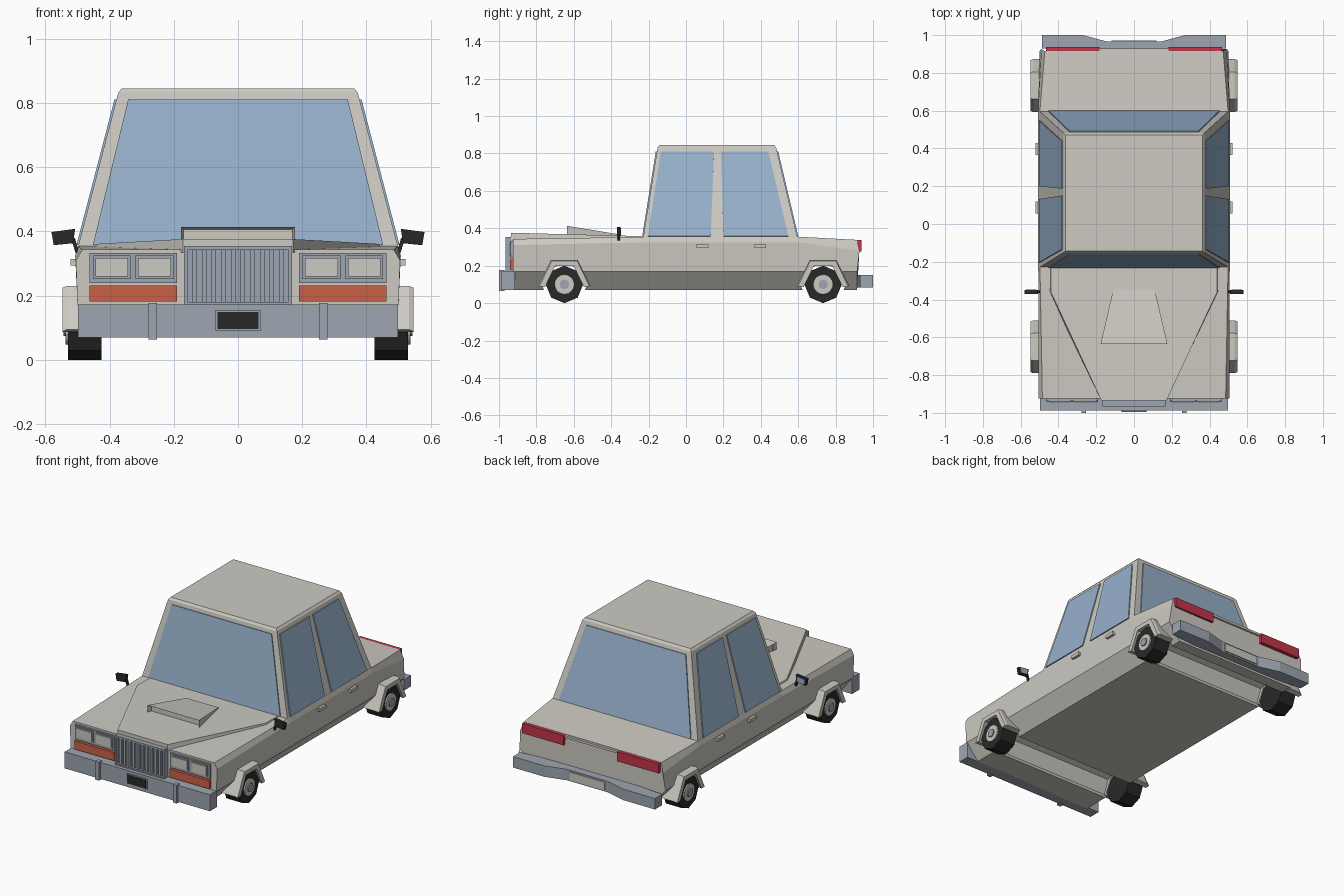
import bpy, bmesh, math
from mathutils import Vector

if "Cube" in bpy.data.objects:
    bpy.data.objects.remove(bpy.data.objects["Cube"])


def mat(name, r, g, b):
    m = bpy.data.materials.new(name)
    m.diffuse_color = (r, g, b, 1)
    m.use_nodes = True
    m.node_tree.nodes["Principled BSDF"].inputs["Base Color"].default_value = m.diffuse_color
    return m


BODY = mat("warm_grey_paint", .61, .59, .54)
GLASS = mat("blue_glass", .31, .44, .60)
CHROME = mat("blue_grey_metal", .34, .38, .44)
BLACK = mat("black_rubber", .022, .022, .022)
ORANGE = mat("orange_lens", .60, .12, .065)
RED = mat("red_lens", .55, .035, .065)
LENS = mat("pale_lens", .60, .59, .54)


def mesh_obj(name, bm, m):
    bmesh.ops.recalc_face_normals(bm, faces=bm.faces[:])
    me = bpy.data.meshes.new(name)
    bm.to_mesh(me)
    bm.free()
    me.materials.append(m)
    ob = bpy.data.objects.new(name, me)
    bpy.context.collection.objects.link(ob)
    return ob


def loft(name, rings, m):
    """Closed solid through rings with equal point counts."""
    bm = bmesh.new()
    vs = [[bm.verts.new(p) for p in r] for r in rings]
    n = len(vs[0])
    for a, b in zip(vs, vs[1:]):
        for i in range(n):
            j = (i + 1) % n
            bm.faces.new((a[i], a[j], b[j], b[i]))
    bm.faces.new(vs[0])
    bm.faces.new(vs[-1][::-1])
    return mesh_obj(name, bm, m)


def prism(name, pts, vec, m):
    v = Vector(vec)
    return loft(name, [pts, [Vector(p) + v for p in pts]], m)


def box(name, x0, x1, y0, y1, z0, z1, m):
    return prism(name, [(x0, y0, z0), (x1, y0, z0), (x1, y1, z0), (x0, y1, z0)], (0, 0, z1 - z0), m)


def disc(name, x0, x1, y, z, r, n, m, r2=None):
    def ring(x, q):
        return [(x, y + q * math.sin(2 * math.pi * i / n), z - q * math.cos(2 * math.pi * i / n)) for i in range(n)]
    return loft(name, [ring(x0, r), ring(x1, r2 or r)], m)


AXLES = (-.65, .733)

# lower body: cross-sections from nose to tail
def section(y, xs, zs, xt, zt, dy=0):
    half = [(.42, y, .07), (.5, y, .17), (xs, y + dy, zs), (xt, y, zt)]
    return half + [(-p[0], p[1], p[2]) for p in reversed(half)]

body = loft("lower_body", [
    section(-.925, .505, .31, .485, .343),
    section(-.22, .507, .325, .498, .354),
    section(.6, .507, .325, .498, .355),
    section(.915, .49, .28, .472, .338, .012)], BODY)

# wheel wells cut across the underside
cutters = []
for y in AXLES:
    c = disc("well_cutter", -.7, .7, y, .095, .12, 8, BODY)
    c.hide_render = True
    b = body.modifiers.new("well", 'BOOLEAN')
    b.operation, b.solver, b.object = 'DIFFERENCE', 'EXACT', c
    cutters.append(c)
dg = bpy.context.evaluated_depsgraph_get()
cut_mesh = bpy.data.meshes.new_from_object(body.evaluated_get(dg))
body.modifiers.clear()
body.data = cut_mesh
for c in cutters:
    bpy.data.objects.remove(c)

# cabin
Z0, Z1 = .345, .845
loft("cabin", [
    [(-.5, -.23, Z0), (.5, -.23, Z0), (.5, .597, Z0), (-.5, .597, Z0)],
    [(-.373, -.152, .832), (.373, -.152, .832), (.373, .482, .832), (-.373, .482, .832)],
    [(-.362, -.142, Z1), (.362, -.142, Z1), (.362, .472, Z1), (-.362, .472, Z1)]], BODY)


def on_wall(a, b, z):
    return a + (b - a) * (z - Z0) / (.832 - Z0)

# windows lie on the sloping cabin walls
ZB, ZT = .357, .81
for name, a, b, d in (("windshield", -.23, -.152, -1), ("rear_window", .597, .482, 1)):
    yb, yt = on_wall(a, b, ZB), on_wall(a, b, ZT)
    prism(name, [(-.452, yb, ZB), (.452, yb, ZB), (.342, yt, ZT), (-.342, yt, ZT)], (0, d * .006, .001), GLASS)
for s in (-1, 1):
    xb, xt = s * on_wall(.5, .373, ZB), s * on_wall(.5, .373, ZT)
    for name, y0, y1, y2, y3 in (("front_side_window", -.203, .132, .15, -.135),
                                 ("rear_side_window", .2, .547, .44, .187)):
        prism(name, [(xb, y0, ZB), (xb, y1, ZB), (xt, y2, ZT), (xt, y3, ZT)], (s * .006, 0, .001), GLASS)

# raised bonnet panel
loft("bonnet", [
    [(-.172, -.935, .335), (.172, -.935, .335), (.45, -.36, .335), (.45, -.2, .335), (-.45, -.2, .335), (-.45, -.36, .335)],
    [(-.172, -.935, .376), (.172, -.935, .376), (.44, -.36, .361), (.44, -.2, .357), (-.44, -.2, .357), (-.44, -.36, .361)]], BODY)

# bonnet scoop with a recessed mouth
scoop = loft("bonnet_scoop", [
    [(-.177, -.636, .355), (.177, -.636, .355), (.177, -.636, .413), (-.177, -.636, .413)],
    [(-.11, -.348, .35), (.11, -.348, .35), (.11, -.348, .366), (-.11, -.348, .366)]], BODY)
bm = bmesh.new()
bm.from_mesh(scoop.data)
bm.faces.ensure_lookup_table()
mouth = min(bm.faces, key=lambda f: f.calc_center_median().y)
bmesh.ops.inset_region(bm, faces=[mouth], thickness=.009)
bmesh.ops.translate(bm, verts=mouth.verts[:], vec=(0, .03, 0))
bm.to_mesh(scoop.data)
bm.free()

# grille: back plate, frame and ribs
box("grille_back", -.165, .165, -.945, -.9, .17, .352, CHROME)
box("grille_top", -.168, .168, -.965, -.92, .342, .354, CHROME)
box("grille_bottom", -.168, .168, -.965, -.92, .17, .18, CHROME)
for s in (-1, 1):
    box("grille_side", s * .158, s * .168, -.965, -.92, .17, .354, CHROME)
for i in range(10):
    x = -.135 + .03 * i
    box("grille_rib", x - .007, x + .007, -.96, -.94, .178, .345, CHROME)

# headlights, indicators, bumper posts
for s in (-1, 1):
    box("headlight_panel", s * .19, s * .463, -.937, -.915, .24, .332, CHROME)
    for x0, x1 in ((.2, .32), (.335, .452)):
        box("headlight_rim", s * x0, s * x1, -.942, -.93, .252, .325, CHROME)
        box("headlight_lens", s * (x0 + .008), s * (x1 - .008), -.947, -.935, .26, .317, LENS)
    box("indicator", s * .19, s * .463, -.942, -.915, .181, .232, ORANGE)
    box("bumper_post", s * .253, s * .279, -1, -.97, .064, .177, CHROME)
    box("tail_light", s * .183, s * .467, .9, .937, .277, .337, RED)
box("boot_lip", -.183, .183, .9, .93, .322, .336, BODY)

# bumpers and number plates
box("front_bumper", -.498, .498, -.987, -.915, .07, .172, CHROME)
box("front_plate_frame", -.07, .07, -.992, -.98, .09, .155, CHROME)
box("front_plate", -.064, .064, -.995, -.985, .096, .149, BLACK)
right = [(.14, .965), (.27, 1), (.487, 1), (.487, .93), (.14, .9)]
outline = right + [(-x, y) for x, y in reversed(right)]
prism("rear_bumper", [(x, y, .083) for x, y in outline], (0, 0, .068), CHROME)
box("rear_plate", -.12, .12, .95, .971, .092, .142, LENS)

# wheels, arches, handles and mirrors on both sides
for s in (-1, 1):
    for yc in AXLES:
        disc("tyre", s * .425, s * .53, yc, .1, .1, 8, BLACK)
        disc("hubcap", s * .5, s * .537, yc, .1, .058, 16, LENS, .052)
        disc("hub_centre", s * .5, s * .544, yc, .1, .026, 8, CHROME)
        outer = [(-.14, .094), (-.072, .23), (.072, .23), (.14, .094)]
        inner = [(.108, .087), (.052, .198), (-.052, .198), (-.108, .087)]
        arch = outer + inner
        mid = Vector((0, .1))
        bev = [(y * .96, z - (.006 if i < 4 else 0)) for i, (y, z) in enumerate(arch)]
        rings = [[(s * .42, yc + y, z) for y, z in arch],
                 [(s * .533, yc + y, z) for y, z in arch],
                 [(s * .547, yc + y, z) for y, z in bev]]
        loft("wheel_arch", rings, BODY)
    for y in (.055, .365):
        box("door_handle", s * .5, s * .522, y, y + .064, .294, .314, BODY)
    prism("mirror_arm", [(s * .495, -.365, .335), (s * .507, -.365, .335), (s * .52, -.365, .38), (s * .508, -.365, .38)], (0, .012, 0), BLACK)
    face = [(s * .514, .363), (s * .574, .357), (s * .581, .398), (s * .507, .408)]
    prism("mirror_shell", [(x, -.37, z) for x, z in face], (0, .02, 0), BLACK)
    cx, cz = s * .544, .382
    prism("mirror_glass", [(cx + (x - cx) * .75, -.352, cz + (z - cz) * .75) for x, z in face], (0, .005, 0), GLASS)
